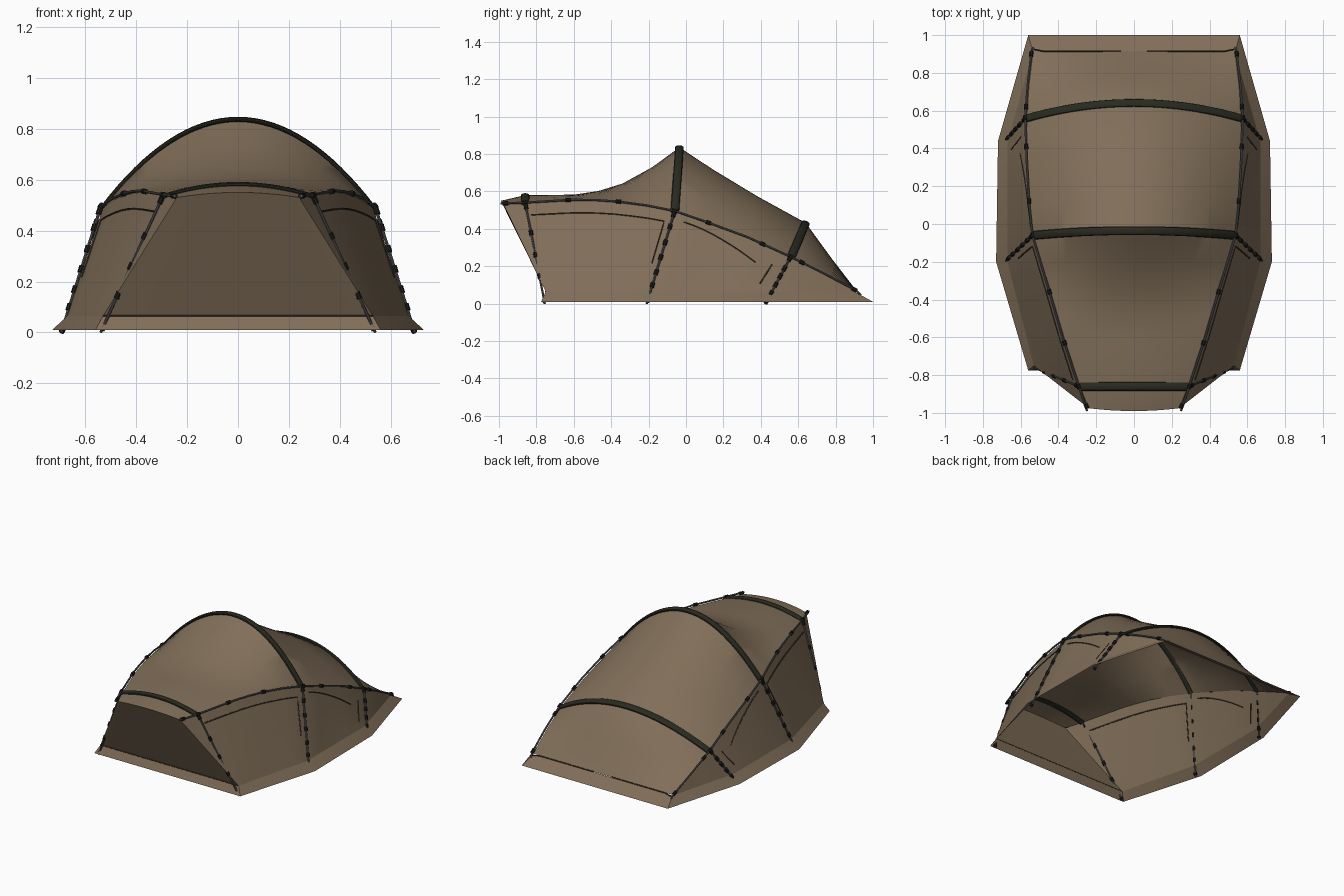
import bpy, bmesh
from mathutils import Vector

if "Cube" in bpy.data.objects:
    bpy.data.objects.remove(bpy.data.objects["Cube"])


def material(name, rgb):
    m = bpy.data.materials.new(name)
    m.use_nodes = True
    m.diffuse_color = (*rgb, 1)
    m.node_tree.nodes["Principled BSDF"].inputs["Base Color"].default_value = (*rgb, 1)
    return m


CANVAS = material("tan canvas", (0.215, 0.155, 0.098))
SLEEVE = material("dark olive sleeve", (0.022, 0.023, 0.014))
POLE = material("grey pole", (0.10, 0.10, 0.105))
CLIP = material("black clip", (0.012, 0.012, 0.011))
SEAM = material("brown seam", (0.05, 0.034, 0.022))

# edge point (x, y, z) and crown point (y, z) of each roof section, front to back
SECTIONS = [
    (0.24, -0.975, 0.53, -0.99, 0.55),
    (0.285, -0.86, 0.535, -0.86, 0.58),
    (0.37, -0.6, 0.55, -0.6, 0.583),
    (0.405, -0.48, 0.548, -0.47, 0.602),
    (0.44, -0.36, 0.54, -0.34, 0.642),
    (0.485, -0.21, 0.52, -0.18, 0.73),
    (0.53, -0.06, 0.49, -0.035, 0.836),
    (0.547, 0.1, 0.435, 0.14, 0.72),
    (0.56, 0.33, 0.35, 0.38, 0.575),
    (0.568, 0.56, 0.245, 0.64, 0.432),
    (0.555, 0.74, 0.155, 0.78, 0.24),
    (0.535, 0.91, 0.065, 0.915, 0.065),
]
FRONT, MAIN, REAR = SECTIONS[1], SECTIONS[6], SECTIONS[9]
# feet of the walls, paired with the y of the roof edge above them
FEET = [(-0.86, Vector((0.53, -0.75, 0.065))), (-0.06, Vector((0.67, -0.2, 0.065))),
        (0.56, Vector((0.67, 0.43, 0.065))), (0.91, Vector((0.535, 0.91, 0.06)))]
HEM = [Vector(p) for p in ((0.56, -0.775, 0.01), (0.73, -0.2, 0.01),
                           (0.72, 0.44, 0.01), (0.56, 1.0, 0.01))]


def finish(name, bm, mat, mirror=False, angle=0.6):
    me = bpy.data.meshes.new(name)
    bm.to_mesh(me)
    bm.free()
    me.materials.append(mat)
    ob = bpy.data.objects.new(name, me)
    bpy.context.collection.objects.link(ob)
    if mirror:
        ob.modifiers.new("Mirror", "MIRROR").use_clip = False
    bpy.ops.object.select_all(action="DESELECT")
    ob.select_set(True)
    bpy.context.view_layer.objects.active = ob
    bpy.ops.object.shade_smooth_by_angle(angle=angle)
    return ob


def loft(name, rows, mat, mirror=False):
    """Open cloth surface through rows of points, facing outwards."""
    bm = bmesh.new()
    grid = [[bm.verts.new(p) for p in row] for row in rows]
    for a, b in zip(grid, grid[1:]):
        for i in range(len(a) - 1):
            bm.faces.new((a[i], a[i + 1], b[i + 1], b[i]))
    bmesh.ops.remove_doubles(bm, verts=bm.verts, dist=0.0005)
    bmesh.ops.recalc_face_normals(bm, faces=bm.faces)
    middle = Vector((0, 0, 0.2))
    if sum((f.calc_center_median() - middle).dot(f.normal) * f.calc_area() for f in bm.faces) < 0:
        bmesh.ops.reverse_faces(bm, faces=bm.faces)
    return finish(name, bm, mat, mirror)


def add_tube(bm, pts, wide, thick, axis=Vector((0.3, 0.2, 0.93)), sides=8):
    """Sweep an ellipse along points; the wide radius follows the axis."""
    from math import cos, sin, tau
    rings = []
    for i, p in enumerate(pts):
        t = (pts[min(i + 1, len(pts) - 1)] - pts[max(i - 1, 0)]).normalized()
        s = (axis - t * axis.dot(t)).normalized()
        n = t.cross(s)
        rings.append([bm.verts.new(p + s * wide * cos(tau * k / sides) + n * thick * sin(tau * k / sides))
                      for k in range(sides)])
    for a, b in zip(rings, rings[1:]):
        for k in range(sides):
            j = (k + 1) % sides
            bm.faces.new((a[k], a[j], b[j], b[k]))
    bm.faces.new(rings[0][::-1])
    bm.faces.new(rings[-1])


def tubes(name, paths, radius, mat, mirror=True, sides=8):
    bm = bmesh.new()
    for pts in paths:
        add_tube(bm, pts, radius, radius, sides=sides)
    bmesh.ops.recalc_face_normals(bm, faces=bm.faces)
    return finish(name, bm, mat, mirror)


def arch(section, n=24):
    x, y, z, cy, cz = section
    us = [2 * i / n - 1 for i in range(n + 1)]
    return [Vector((x * u, y + (cy - y) * (1 - u * u), z + (cz - z) * (1 - u * u))) for u in us]


def edge(y):
    """Point on the roof edge at a given y."""
    for a, b in zip(SECTIONS, SECTIONS[1:]):
        if y <= b[1] or b is SECTIONS[-1]:
            return Vector(a[:3]).lerp(Vector(b[:3]), (y - a[1]) / (b[1] - a[1]))


def foot(y):
    """Point at the wall base below the roof edge at y."""
    if y <= FEET[0][0]:
        return FEET[0][1]
    for (ya, a), (yb, b) in zip(FEET, FEET[1:]):
        if y <= yb:
            return a.lerp(b, (y - ya) / (yb - ya))
    return FEET[-1][1]


def wall(y, drop):
    return edge(y).lerp(foot(y), drop)


# roof and walls
loft("roof", [arch(s) for s in SECTIONS], CANVAS)
loft("side_wall", [[wall(s[1], v / 4) for v in range(5)] for s in SECTIONS], CANVAS, True)
lip = arch(SECTIONS[0])
base = [Vector((p.x / 0.24 * 0.53, -0.75, 0.065)) for p in lip]
loft("front_wall", [lip, base], CANVAS)

# skirt around the ground
flip = Vector((-1, 1, 1))
inner = [f for _, f in FEET]
inner += [p * flip for p in reversed(inner)]
outer = HEM + [p * flip for p in reversed(HEM)]
loft("ground_skirt", [inner + inner[:1], outer + outer[:1]], CANVAS)

# arched pole sleeves
for name, sec in (("front_sleeve", FRONT), ("main_sleeve", MAIN), ("rear_sleeve", REAR)):
    x, y, z, cy, cz = sec
    bm = bmesh.new()
    add_tube(bm, arch(sec, 32), 0.023, 0.011, Vector((0, cz - z, y - cy)).normalized(), 12)
    bmesh.ops.recalc_face_normals(bm, faces=bm.faces)
    finish(name, bm, SLEEVE)

# poles along the roof edge and down the walls
out = Vector((0.008, 0, 0.006))
ridge = [Vector(s[:3]) + out for s in SECTIONS]
ridge[0].y -= 0.015
ridge.append(Vector((0.537, 0.935, 0.045)))
legs = []
for sec, end in ((FRONT, (0.535, -0.755, 0)), (MAIN, (0.69, -0.21, 0)), (REAR, (0.69, 0.425, 0))):
    legs.append([Vector(sec[:3]) + out, Vector(end) + Vector((0.004, 0, 0))])
tubes("edge_pole", [ridge], 0.006, POLE)
tubes("leg_poles", legs, 0.006, POLE)

# clips and pole ends
clips = []


def clip(p, d, half=0.014):
    d = d.normalized() * half
    clips.append([p - d, p + d])


for y in (-0.965, -0.86, -0.63, -0.36, -0.06, 0.12, 0.41, 0.56, 0.62, 0.9):
    clip(edge(y) + out, edge(y + 0.01) - edge(y - 0.01))
for (a, b), spots in zip(legs, ((0.04, 0.3, 0.52, 0.73), (0.04, 0.17, 0.34, 0.5, 0.66, 0.8),
                                (0.04, 0.25, 0.42, 0.6, 0.78))):
    for t in spots:
        clip(a.lerp(b, t), b - a)
    clip(a.lerp(b, 0.97), b - a, 0.008)
tubes("pole_clips", clips, 0.0115, CLIP)

# seams on walls and back
steps = [i / 8 for i in range(9)]
seams = [
    [wall(-0.84 + 0.74 * t, 0.13) for t in steps] + [wall(-0.1, 0.2), wall(-0.1, 0.4), wall(-0.1, 0.65)],
    [wall(0.42 * t, 0.08 + 0.28 * t * t) for t in steps],
    [wall(0.5, 0.3), wall(0.5, 0.8)],
    [Vector((0.07, 0.915, 0.066)), Vector((0.48, 0.915, 0.066)), Vector((0.53, 0.925, 0.06))],
]
tubes("wall_seams", seams, 0.004, SEAM, sides=6)
tubes("front_hem_seam", [[Vector((-0.53, -0.752, 0.066)), Vector((0.53, -0.752, 0.066))]],
      0.003, SEAM, False, 6)
